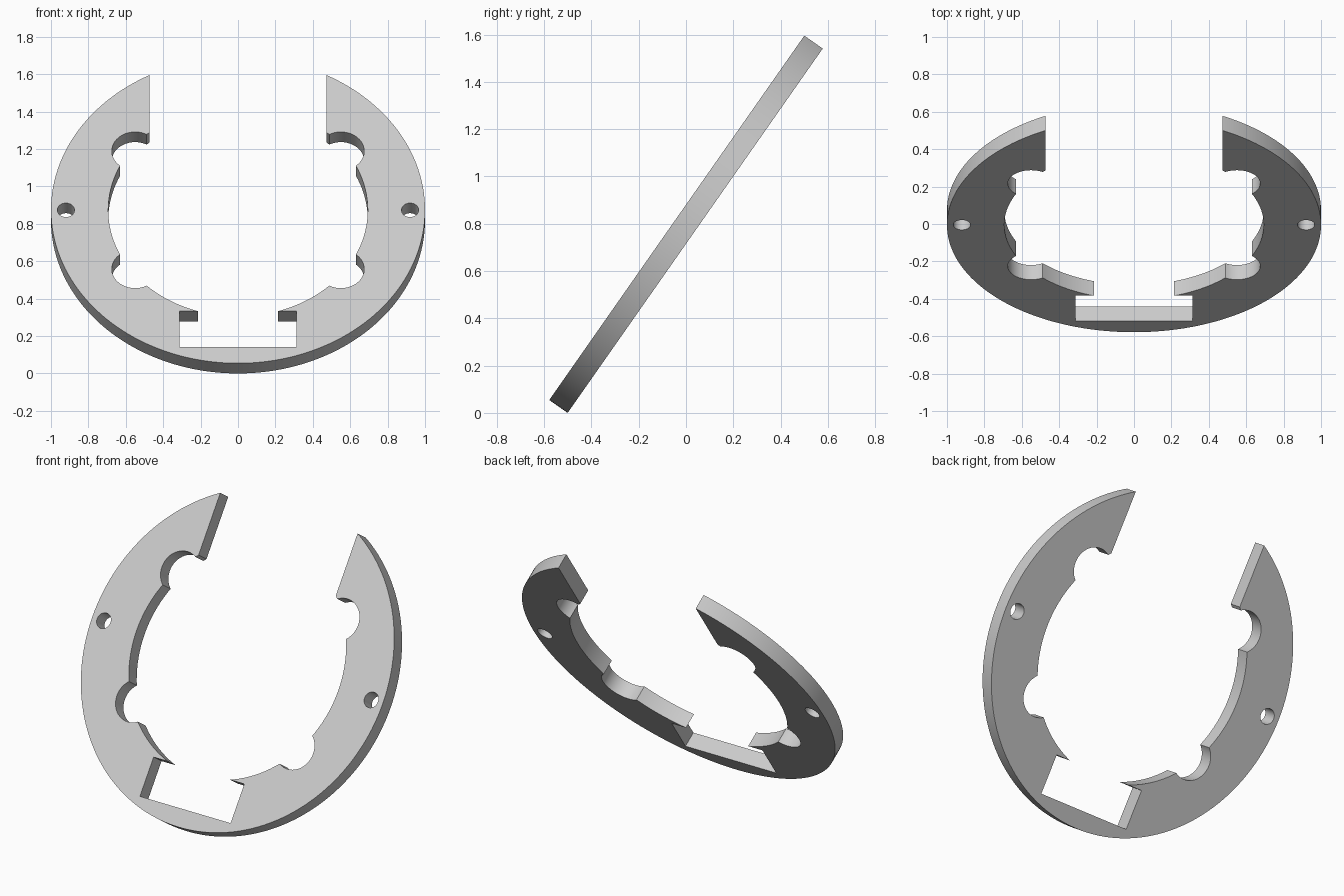
import bpy
import math

cube = bpy.data.objects.get("Cube")
if cube:
    bpy.data.objects.remove(cube, do_unlink=True)

THICK = 0.095
TILT = math.radians(55)
GAP = 0.472

grey = bpy.data.materials.new("light grey")
grey.use_nodes = True
grey.diffuse_color = (0.6, 0.6, 0.6, 1)
grey.node_tree.nodes["Principled BSDF"].inputs["Base Color"].default_value = (0.6, 0.6, 0.6, 1)


def cylinder(name, x, y, radius, depth, sides):
    bpy.ops.mesh.primitive_cylinder_add(vertices=sides, radius=radius, depth=depth,
                                        location=(x, y, 0))
    bpy.context.object.name = name
    return bpy.context.object


def box(name, half_width, y0, y1):
    bpy.ops.mesh.primitive_cube_add(size=1, location=(0, (y0 + y1) / 2, 0))
    ob = bpy.context.object
    ob.name = name
    ob.scale = (2 * half_width, y1 - y0, 1)
    return ob


# Round plate, modelled flat around the origin
plate = cylinder("ring_plate", 0, 0, 1, THICK, 160)
plate.data.materials.append(grey)

# Centre opening, top gap and bottom rectangular slot
cutters = [
    cylinder("centre_cutter", 0, 0, 0.694, 1, 128),
    box("top_gap_cutter", GAP, 0, 1.3),
    box("bottom_slot_cutter", 0.312, -0.895, -0.66),
]
# Four round notches and two screw holes, mirrored
for side in (-1, 1):
    for end in (-1, 1):
        cutters.append(cylinder("notch_cutter", side * 0.55, end * 0.385, 0.125, 1, 48))
    cutters.append(cylinder("hole_cutter", side * 0.92, 0, 0.046, 1, 32))

# Cut the plate, then drop the cutters
bpy.context.view_layer.objects.active = plate
for cutter in cutters:
    cutter.hide_render = True
    mod = plate.modifiers.new("cut", "BOOLEAN")
    mod.operation = "DIFFERENCE"
    mod.solver = "EXACT"
    mod.object = cutter
    bpy.ops.object.modifier_apply(modifier=mod.name)
for cutter in cutters:
    bpy.data.objects.remove(cutter, do_unlink=True)

# Smooth the curved walls, keep the rims sharp
bpy.ops.object.select_all(action="DESELECT")
plate.select_set(True)
bpy.ops.object.shade_smooth_by_angle(angle=math.radians(30))

# Lean the plate back, centred in depth, its lowest edge on the ground
top = math.sqrt(1 - GAP ** 2)
plate.rotation_euler = (TILT, 0, 0)
plate.location = (0, (1 - top) / 2 * math.cos(TILT),
                  math.sin(TILT) + THICK / 2 * math.cos(TILT))
